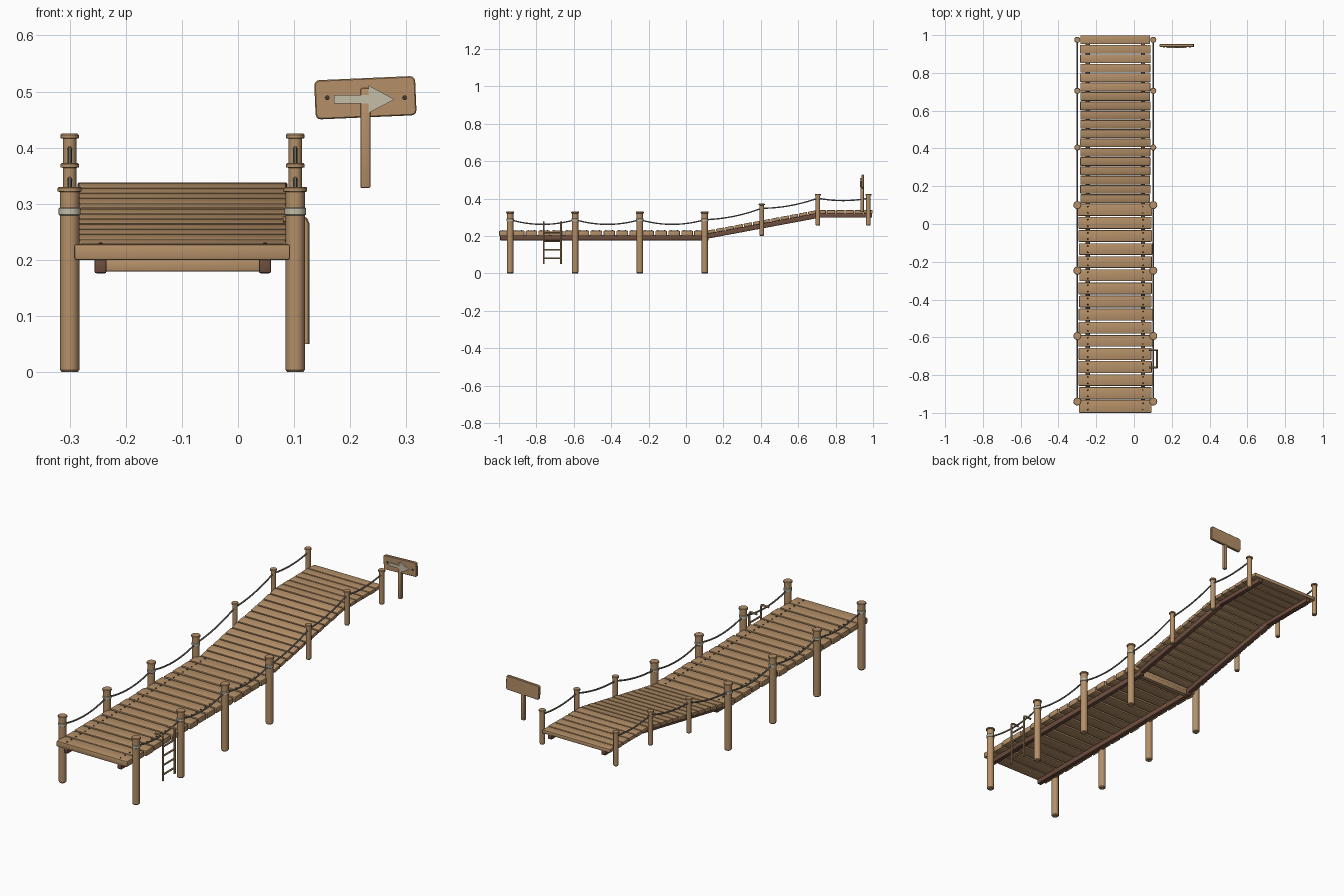
import bpy, bmesh, math, random
from mathutils import Matrix, Vector

random.seed(4)
cube = bpy.data.objects.get("Cube")
if cube:
    bpy.data.objects.remove(cube, do_unlink=True)


def material(name, rgb):
    m = bpy.data.materials.new(name)
    m.use_nodes = True
    m.diffuse_color = (*rgb, 1)
    m.node_tree.nodes["Principled BSDF"].inputs["Base Color"].default_value = (*rgb, 1)
    return m


WOOD = material("tan wood", (0.46, 0.28, 0.14))
DARK = material("dark brown wood", (0.16, 0.078, 0.05))
ROPE = material("grey rope", (0.22, 0.21, 0.18))
PALE = material("pale cream", (0.56, 0.51, 0.39))
IRON = material("dark iron", (0.06, 0.045, 0.035))


def finish(name, bm, mat):
    bmesh.ops.recalc_face_normals(bm, faces=bm.faces)
    me = bpy.data.meshes.new(name)
    bm.to_mesh(me)
    bm.free()
    return link(name, me, mat)


def link(name, me, mat):
    me.materials.clear()
    me.materials.append(mat)
    me.shade_smooth()
    me.set_sharp_from_angle(angle=math.radians(35))
    ob = bpy.data.objects.new(name, me)
    bpy.context.collection.objects.link(ob)
    return ob


def box(name, center, size, mat, rot=(0, "X"), bevel=0.003):
    bm = bmesh.new()
    bmesh.ops.create_cube(bm, size=1)
    bmesh.ops.scale(bm, vec=size, verts=bm.verts)
    if bevel:
        bmesh.ops.bevel(bm, geom=bm.edges[:], offset=bevel, segments=2,
                        profile=0.5, affect='EDGES')
    bm.transform(Matrix.Translation(center) @ Matrix.Rotation(rot[0], 4, rot[1]))
    return finish(name, bm, mat)


def lathe(name, x, y, profile, mat, sides=12):
    """Closed turned shape from (radius, z) points."""
    bm = bmesh.new()
    rings = [[bm.verts.new((x + r * math.cos(a), y + r * math.sin(a), z))
              for a in (math.tau * i / sides for i in range(sides))]
             for r, z in profile]
    for lo, hi in zip(rings, rings[1:]):
        for i in range(sides):
            j = (i + 1) % sides
            bm.faces.new((lo[i], lo[j], hi[j], hi[i]))
    bm.faces.new(rings[0][::-1])
    bm.faces.new(rings[-1])
    return finish(name, bm, mat)


def tube(name, points, radius, mat):
    cu = bpy.data.curves.new(name, 'CURVE')
    cu.dimensions = '3D'
    cu.bevel_depth = radius
    cu.bevel_resolution = 1
    cu.use_fill_caps = True
    sp = cu.splines.new('POLY')
    sp.points.add(len(points) - 1)
    for p, co in zip(sp.points, points):
        p.co = (*co, 1)
    helper = bpy.data.objects.new(name, cu)
    me = bpy.data.meshes.new_from_object(helper)
    bpy.data.objects.remove(helper)
    return link(name, me, mat)


MID = -0.099            # centre line of the walkway
SIDES = {"right": -0.3, "left": 0.102}
BEAMS = (-0.245, 0.048)

# Lower deck planks, each with nails over the two beams
pitch = 1.11 / 16
for i in range(16):
    y = -1 + pitch * (i + 0.5)
    width = pitch - random.uniform(0.004, 0.009)
    if i == 0:
        width = pitch - 0.001
    length = 0.39 + random.uniform(-0.006, 0.004)
    box("lower_plank", (MID + random.uniform(-0.002, 0.002), y, 0.214),
        (length, width, 0.028), WOOD, bevel=0.004)
    for bx in BEAMS:
        for dy in (-0.017, 0.017):
            lathe("plank_nail", bx, y + dy,
                  [(0.004, 0.225), (0.004, 0.229), (0.002, 0.231)], IRON, 8)

# Ramp planks
start, end = Vector((MID, 0.11, 0.219)), Vector((MID, 0.70, 0.329))
slope = math.atan2(end.z - start.z, end.y - start.y)
for i in range(12):
    c = start.lerp(end, (i + 0.5) / 12)
    box("ramp_plank", c, (0.372 + random.uniform(-0.004, 0.003), 0.045, 0.018),
        WOOD, (slope, "X"))

# Upper landing planks
for i in range(6):
    box("landing_plank", (MID, 0.725 + 0.05 * i, 0.329),
        (0.372 + random.uniform(-0.004, 0.003), 0.046, 0.018), WOOD)

# Supporting beams and the cross beam at the foot of the ramp
for bx in BEAMS:
    box("lower_beam", (bx, -0.436, 0.191), (0.022, 1.115, 0.03), DARK, bevel=0.004)
    mid = (start + end) / 2
    box("ramp_beam", (bx, mid.y, mid.z - 0.021), (0.022, 0.605, 0.026), DARK,
        (slope, "X"))
    box("landing_beam", (bx, 0.845, 0.31), (0.022, 0.3, 0.022), DARK)
box("cross_beam", (MID, 0.098, 0.19), (0.275, 0.022, 0.022), WOOD)


def post(side, x, y, low, high, r):
    cap = r + 0.0042
    lathe(side + "_post", x, y,
          [(r - 0.003, low), (r, low + 0.004), (r, high - 0.009), (cap, high - 0.008),
           (cap, high - 0.002), (cap - 0.002, high)], WOOD)


# Posts: y, foot, top, radius, rope height
POSTS = [(y, 0, 0.33, 0.0172, 0.287) for y in (-0.94, -0.593, -0.247, 0.1)]
POSTS += [(0.405, 0.2, 0.373, 0.012, 0.348), (0.705, 0.255, 0.425, 0.012, 0.402),
          (0.975, 0.255, 0.425, 0.012, 0.402)]
for side, x in SIDES.items():
    for y, low, high, r, tie in POSTS:
        post(side, x, y, low, high, r)
        if low == 0:
            lathe(side + "_rope_wrap", x, y,
                  [(0.017, 0.279), (0.0195, 0.281), (0.0195, 0.292), (0.017, 0.294)], PALE)
    # Sagging ropes between neighbouring posts
    for a, b in zip(POSTS, POSTS[1:]):
        sag = 0.025 if b[1] == 0 else 0.013
        pts = []
        for k in range(13):
            t = k / 12
            pts.append((x, a[0] + (b[0] - a[0]) * t,
                        a[4] + (b[4] - a[4]) * t - 4 * sag * t * (1 - t)))
        tube(side + "_rope", pts, 0.004, ROPE)

# Ladder with rails hooked over the deck edge
for y in (-0.76, -0.668):
    tube("ladder_rail", [(0.122, y, 0.05), (0.122, y, 0.264), (0.119, y, 0.271),
                         (0.112, y, 0.274), (0.08, y, 0.272)], 0.0055, WOOD)
for z in (0.08, 0.126, 0.172, 0.218):
    tube("ladder_rung", [(0.122, -0.76, z), (0.122, -0.668, z)], 0.0045, WOOD)

# Signpost and tilted board
SX, SZ = 0.227, 0.489
box("sign_post", (SX, 0.942, 0.417), (0.018, 0.018, 0.178), WOOD)
bm = bmesh.new()
bmesh.ops.create_cube(bm, size=1)
bmesh.ops.scale(bm, vec=(0.18, 0.014, 0.07), verts=bm.verts)
corners = [e for e in bm.edges if abs(e.verts[0].co.y - e.verts[1].co.y) > 0.01]
bmesh.ops.bevel(bm, geom=corners, offset=0.009, segments=3, profile=0.5, affect='EDGES')
rim = [e for e in bm.edges if abs(e.verts[0].co.y - e.verts[1].co.y) < 0.001]
bmesh.ops.bevel(bm, geom=rim, offset=0.002, segments=1, affect='EDGES')
bm.transform(Matrix.Translation((SX, 0.945, SZ)) @ Matrix.Rotation(math.radians(-2.5), 4, "Y"))
finish("sign_board", bm, WOOD)

# Arrow plate on the sign
outline = [(0.171, 0.479), (0.233, 0.479), (0.233, 0.462), (0.279, 0.486),
           (0.233, 0.511), (0.233, 0.494), (0.171, 0.494)]
bm = bmesh.new()
face = bm.faces.new([bm.verts.new((x, 0.931, z)) for x, z in outline])
ext = bmesh.ops.extrude_face_region(bm, geom=[face])
bmesh.ops.translate(bm, vec=(0, 0.008, 0),
                    verts=[v for v in ext["geom"] if isinstance(v, bmesh.types.BMVert)])
finish("sign_arrow", bm, PALE)

# Nails holding the board
for x in (0.159, 0.297):
    tube("sign_nail", [(x, 0.935, SZ), (x, 0.94, SZ)], 0.0045, IRON)
